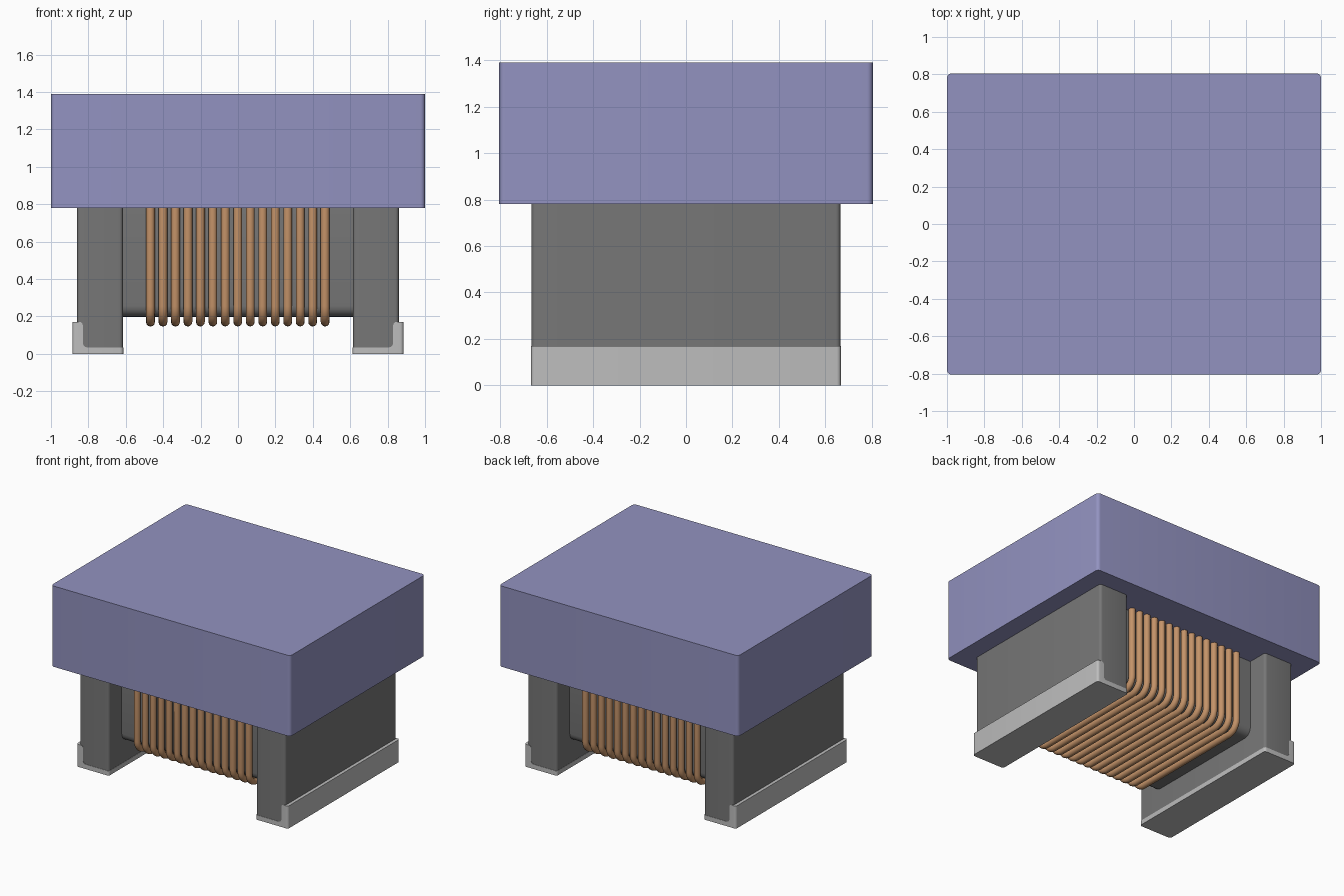
import bpy, bmesh, math
from mathutils import Vector

old = bpy.data.objects.get("Cube")
if old:
    bpy.data.objects.remove(old, do_unlink=True)


def material(name, rgb):
    m = bpy.data.materials.new(name)
    m.use_nodes = True
    m.diffuse_color = (*rgb, 1)
    bsdf = m.node_tree.nodes["Principled BSDF"]
    bsdf.inputs["Base Color"].default_value = (*rgb, 1)
    bsdf.inputs["Roughness"].default_value = 0.6
    return m


LAVENDER = material("lavender plastic", (0.29, 0.29, 0.53))
FERRITE = material("dark grey ferrite", (0.184, 0.184, 0.184))
METAL = material("light grey metal", (0.51, 0.51, 0.51))
COPPER = material("copper", (0.55, 0.29, 0.14))


def finish(bm, name, mat):
    bmesh.ops.recalc_face_normals(bm, faces=bm.faces)
    me = bpy.data.meshes.new(name)
    bm.to_mesh(me)
    bm.free()
    me.materials.append(mat)
    ob = bpy.data.objects.new(name, me)
    bpy.context.collection.objects.link(ob)
    bpy.ops.object.select_all(action='DESELECT')
    ob.select_set(True)
    bpy.context.view_layer.objects.active = ob
    bpy.ops.object.shade_smooth_by_angle(angle=math.radians(35))
    return ob


def round_edges(bm, edges, radius):
    bmesh.ops.bevel(bm, geom=edges, offset=radius, segments=5,
                    profile=0.5, affect='EDGES', clamp_overlap=True)


def rounded_box(name, lo, hi, axis, radius, mat):
    """Box whose edges parallel to one axis are rounded."""
    lo, hi = Vector(lo), Vector(hi)
    bm = bmesh.new()
    bmesh.ops.create_cube(bm, size=1)
    for v in bm.verts:
        v.co = (lo + hi) / 2 + v.co * (hi - lo)
    edges = [e for e in bm.edges
             if abs((e.verts[0].co - e.verts[1].co).normalized()[axis]) > 0.9]
    round_edges(bm, edges, radius)
    return finish(bm, name, mat)


def arc(cx, cz, r, a0, a1, n=6):
    angles = [math.radians(a0 + (a1 - a0) * i / n) for i in range(n + 1)]
    return [(cx + r * math.cos(a), cz + r * math.sin(a)) for a in angles]


def terminal(name, side):
    """L-shaped metal plate wrapped under a foot and up its outer face."""
    x0, x1, wall, t, top, half = 0.613, 0.885, 0.83, 0.035, 0.17, 0.667
    profile = [(x0, 0), (x1, 0), (x1, top)]
    profile += arc(wall + 0.015, top - 0.015, 0.015, 90, 180)
    profile += arc(wall - 0.025, t + 0.025, 0.025, 0, -90)
    profile += [(x0, t)]
    bm = bmesh.new()
    face = bm.faces.new([bm.verts.new((side * x, -half, z)) for x, z in profile])
    ext = bmesh.ops.extrude_face_region(bm, geom=[face])
    new = [g for g in ext["geom"] if isinstance(g, bmesh.types.BMVert)]
    bmesh.ops.translate(bm, verts=new, vec=(0, 2 * half, 0))
    # Round only the upright corners at the inner and outer ends
    edges = []
    for e in bm.edges:
        a, b = e.verts[0].co, e.verts[1].co
        if abs(a.y - b.y) < 1e-5 and abs(a.x - b.x) < 1e-5 \
                and min(abs(abs(a.x) - x0), abs(abs(a.x) - x1)) < 1e-4:
            edges.append(e)
    round_edges(bm, edges, 0.018)
    return finish(bm, name, METAL)


def wire_turn(name, x, half_y, z0, z1, corner, r, sides=12):
    """One closed turn: a round wire swept round a rounded rectangle."""
    path = []
    for cy, cz, a0 in ((half_y - corner, z1 - corner, 0),
                       (corner - half_y, z1 - corner, 90),
                       (corner - half_y, z0 + corner, 180),
                       (half_y - corner, z0 + corner, 270)):
        for i in range(8):
            a = math.radians(a0 + 90 * i / 7)
            path.append((cy, cz, math.cos(a), math.sin(a)))
    bm = bmesh.new()
    rings = []
    for cy, cz, ny, nz in path:
        ring = []
        for k in range(sides):
            t = 2 * math.pi * k / sides
            d = corner + r * math.cos(t)
            ring.append(bm.verts.new((x + r * math.sin(t), cy + ny * d, cz + nz * d)))
        rings.append(ring)
    for a, b in zip(rings, rings[1:] + rings[:1]):
        for k in range(sides):
            j = (k + 1) % sides
            bm.faces.new((a[k], a[j], b[j], b[k]))
    return finish(bm, name, COPPER)


# Cap block, upright corners softened
rounded_box("cap", (-1, -0.805, 0.78), (1, 0.805, 1.39), 2, 0.025, LAVENDER)

# Core bar between the feet, long edges rounded
rounded_box("core", (-0.63, -0.51, 0.198), (0.63, 0.51, 1.1), 0, 0.06, FERRITE)

# Feet and their metal terminals
for side, label in ((1, "left"), (-1, "right")):
    xs = sorted((side * 0.615, side * 0.86))
    rounded_box(label + "_foot", (xs[0], -0.665, 0.01), (xs[1], 0.665, 1.3),
                2, 0.02, FERRITE)
    terminal(label + "_terminal", side)

# Copper winding
TURNS = 15
for i in range(TURNS):
    wire_turn(f"winding_turn_{i + 1}", -0.468 + 0.0667 * i, 0.535, 0.17, 1.125,
              0.085, 0.0235)
